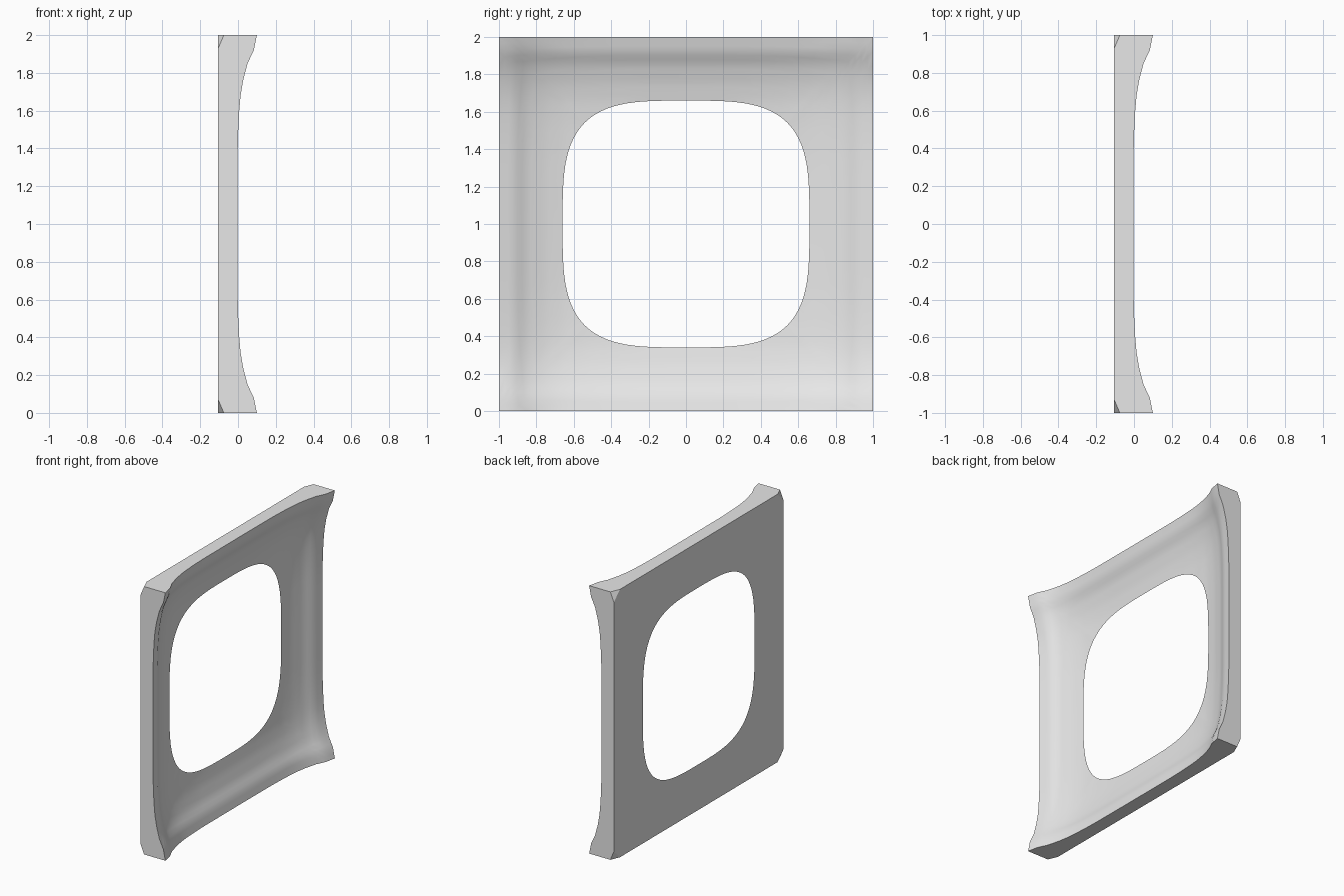
import bpy
import bmesh
from mathutils import Vector

default = bpy.data.objects.get("Cube")
if default:
    bpy.data.objects.remove(default, do_unlink=True)

BACK = -0.105      # flat rear face
HOLE = 0.66        # opening half width
POWER = 3.5        # roundness of the opening
RINGS = 14
FLARE = [(0, 0), (0.4, 0.001), (0.54, 0.005), (0.66, 0.013), (0.75, 0.027),
         (0.85, 0.053), (0.92, 0.086), (1, 0.1025)]


def flare(t):
    """Height added by the dished profile at distance t from the centre line."""
    t = min(abs(t), 1)
    for (a, ha), (b, hb) in zip(FLARE, FLARE[1:]):
        if t <= b:
            return ha + (hb - ha) * (t - a) / (b - a)
    return FLARE[-1][1]


def height(y, z):
    return flare(y) + flare(z)


# Square outline, one side at a time, rotated four times
half = [0, 0.14, 0.28, 0.4, 0.5, 0.6, 0.68, 0.76, 0.85, 0.92, 0.96]
side = [-1] + [-t for t in reversed(half[1:])] + half
outline = []
for turn in range(4):
    for t in side:
        y, z = 1, t
        for _ in range(turn):
            y, z = -z, y
        outline.append((y, z))

bm = bmesh.new()

# Dished face, from the thin edge of the opening out to the flared rim
rays = []
for y, z in outline:
    s = HOLE / (abs(y) ** POWER + abs(z) ** POWER) ** (1 / POWER)
    base = height(y * s, z * s)
    ray = []
    for i in range(RINGS + 1):
        u = i / RINGS
        k = s + (1 - s) * u
        x = BACK + height(y * k, z * k) - base * (1 - u)
        ray.append(bm.verts.new((x, y * k, z * k + 1)))
    ray.append(bm.verts.new((BACK, y, z + 1)))   # rear outer edge
    rays.append(ray)

# Skin the dish, the outer wall and the flat rear face as one closed loop
for n, a in enumerate(rays):
    b = rays[(n + 1) % len(rays)]
    for i in range(len(a)):
        j = (i + 1) % len(a)
        bm.faces.new((a[i], a[j], b[j], b[i]))

# Clip the four rear corners
for sy in (-1, 1):
    for sz in (-1, 1):
        cut = bmesh.ops.bisect_plane(
            bm, geom=bm.verts[:] + bm.edges[:] + bm.faces[:], dist=1e-5,
            plane_co=Vector((-0.075, sy, 1 + sz)),
            plane_no=Vector((-1 / 0.03, sy / 0.07, sz / 0.07)).normalized(),
            clear_outer=True)
        rim = [e for e in bm.edges if e.is_boundary]
        if rim:
            bmesh.ops.holes_fill(bm, edges=rim, sides=0)

bmesh.ops.recalc_face_normals(bm, faces=bm.faces[:])
mesh = bpy.data.meshes.new("dished_frame_panel")
bm.to_mesh(mesh)
bm.free()
panel = bpy.data.objects.new("dished_frame_panel", mesh)
bpy.context.collection.objects.link(panel)

# Plain grey finish
grey = bpy.data.materials.new("light_grey")
grey.use_nodes = True
colour = (0.8, 0.8, 0.8, 1)
grey.diffuse_color = colour
grey.node_tree.nodes["Principled BSDF"].inputs["Base Color"].default_value = colour
mesh.materials.append(grey)

bpy.ops.object.select_all(action="DESELECT")
panel.select_set(True)
bpy.context.view_layer.objects.active = panel
bpy.ops.object.shade_smooth_by_angle(angle=0.5)
